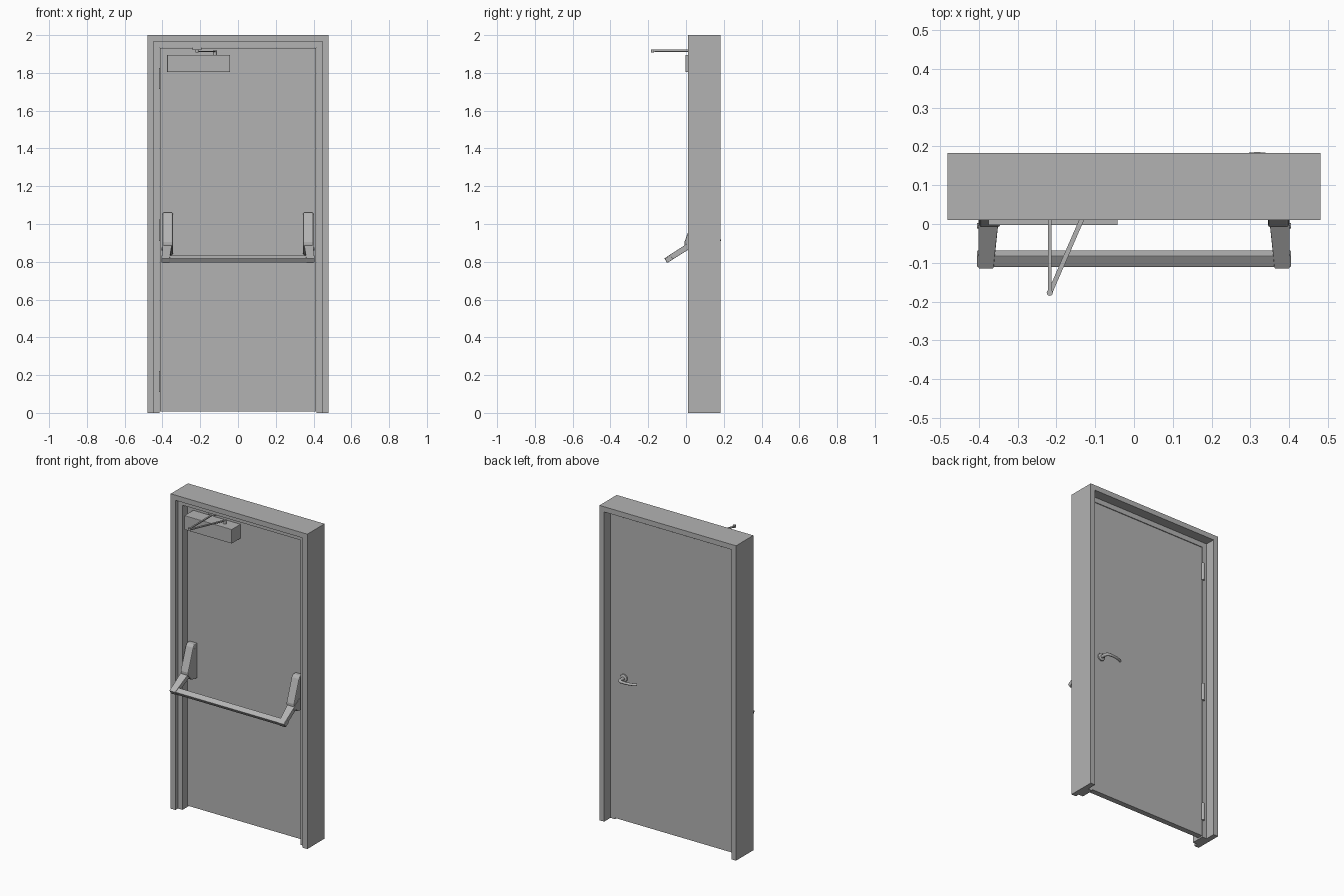
import bpy, bmesh, math
from mathutils import Vector

if "Cube" in bpy.data.objects:
    bpy.data.objects.remove(bpy.data.objects["Cube"])

grey = bpy.data.materials.new("painted_grey")
grey.diffuse_color = (0.45, 0.45, 0.45, 1)
grey.use_nodes = True
grey.node_tree.nodes["Principled BSDF"].inputs["Base Color"].default_value = grey.diffuse_color


def finish(name, bm, bevel=0, smooth=False):
    bmesh.ops.recalc_face_normals(bm, faces=bm.faces)
    me = bpy.data.meshes.new(name)
    bm.to_mesh(me)
    bm.free()
    me.materials.append(grey)
    ob = bpy.data.objects.new(name, me)
    bpy.context.collection.objects.link(ob)
    if bevel:
        m = ob.modifiers.new("rounding", 'BEVEL')
        m.width, m.segments, m.angle_limit = bevel, 2, math.radians(35)
    if smooth:
        bpy.context.view_layer.objects.active = ob
        ob.select_set(True)
        bpy.ops.object.shade_smooth_by_angle(angle=math.radians(40))
        ob.select_set(False)
    return ob


def loft(name, rings, **kw):
    """Skin a row of closed rings and cap both ends."""
    bm = bmesh.new()
    vs = [[bm.verts.new(p) for p in r] for r in rings]
    n = len(vs[0])
    for a, b in zip(vs, vs[1:]):
        for i in range(n):
            j = (i + 1) % n
            bm.faces.new((a[i], a[j], b[j], b[i]))
    bm.faces.new(vs[0])
    bm.faces.new(vs[-1])
    return finish(name, bm, **kw)


def box(name, x, y, z, **kw):
    return loft(name, [[(x[0], y[0], h), (x[1], y[0], h), (x[1], y[1], h), (x[0], y[1], h)]
                       for h in z], **kw)


def tube(name, pts, r, sides=12):
    """Round rod through points, radius may differ per point."""
    pts = [Vector(p) for p in pts]
    rs = r if isinstance(r, (list, tuple)) else [r] * len(pts)
    rings = []
    for i, p in enumerate(pts):
        d = (pts[min(i + 1, len(pts) - 1)] - pts[max(i - 1, 0)]).normalized()
        ref = Vector((1, 0, 0)) if abs(d.z) > 0.9 else Vector((0, 0, 1))
        u = d.cross(ref).normalized()
        v = d.cross(u)
        rings.append([p + rs[i] * (math.cos(t) * u + math.sin(t) * v)
                      for t in (2 * math.pi * k / sides for k in range(sides))])
    return loft(name, rings, smooth=True)


# Frame: double rabbeted section (inset, y) swept up, across and down
section = [(0, .01), (.033, .01), (.033, .035), (.065, .035),
           (.065, .12), (.033, .12), (.033, .183), (0, .183)]
stations = [(-1, 0), (-1, 1), (1, 1), (1, 0)]
loft("door_frame", [[(s * (.48 - i), y, t * (2 - i)) for i, y in section]
                    for s, t in stations])

# Door leaf
box("door_leaf", (-.414, .414), (.085, .12), (.008, 1.931))

# Hinges on the back
for k, z in enumerate((.167, .967, 1.77)):
    tube(f"hinge_{k + 1}", [(-.417, .124, z - .056), (-.417, .124, z + .056)], .009)

# Push bar hardware, one bracket and arm at each side
housing = [(.086, 1.06), (.055, 1.06), (.043, 1.045), (-.008, .905),
           (-.008, .885), (.03, .845), (.086, .835)]
arm = [(.045, .921, .345), (-.115, .818, .362), (-.1, .794, .362), (.06, .894, .345)]
for side, s in (("left", -1), ("right", 1)):
    loft(f"{side}_bracket", [[(s * x, y, z) for y, z in housing] for x in (.345, .399)],
         bevel=.006)
    loft(f"{side}_arm", [[(s * .401, y, z) for y, z, _ in arm],
                         [(s * x, y, z) for y, z, x in arm]], bevel=.002)
    # pivot screw
    tube(f"{side}_pivot", [(s * .397, -.005, .868), (s * .404, -.005, .868)], .007)
    # bracket screw cap
    tube(f"{side}_screw", [(s * .343, .06, 1.03), (s * .401, .06, 1.03)], .005)

bar = [(-.068, .813), (-.082, .835), (-.111, .817), (-.097, .795)]
loft("push_bar", [[(x, y, z) for y, z in bar] for x in (-.405, .405)], bevel=.002)

# Door closer body, two link arms, elbow, spindle and header shoe
box("closer_body", (-.375, -.042), (-.003, .086), (1.805, 1.895), bevel=.002)


def link(name, a, b, w, z):
    a, b = Vector(a), Vector(b)
    d = (b - a).normalized() * w / 2
    n = Vector((-d.y, d.x))
    loft(name, [[(*p, h) for p in (a + n, b + n, b - n, a - n)] for h in z])


link("closer_main_arm", (-.118, .05), (-.217, -.178), .012, (1.911, 1.917))
link("closer_forearm", (-.217, .065), (-.217, -.178), .010, (1.917, 1.923))
tube("closer_elbow", [(-.217, -.177, 1.909), (-.217, -.177, 1.925)], .008)
tube("closer_spindle", [(-.122, .042, 1.893), (-.122, .042, 1.919)], .01)
box("closer_shoe", (-.24, -.194), (.042, .08), (1.921, 1.936))

# Lever handle on the back
tube("lever_rose", [(.35, .118, .915), (.35, .128, .915), (.35, .131, .915)],
     [.024, .024, .02], 20)
tube("lever_handle", [(.35, .125, .915), (.35, .158, .915), (.346, .17, .915),
                      (.335, .176, .915), (.31, .177, .915), (.28, .174, .915),
                      (.25, .165, .915), (.235, .157, .915)],
     [.01, .01, .01, .009, .008, .008, .008, .007])
